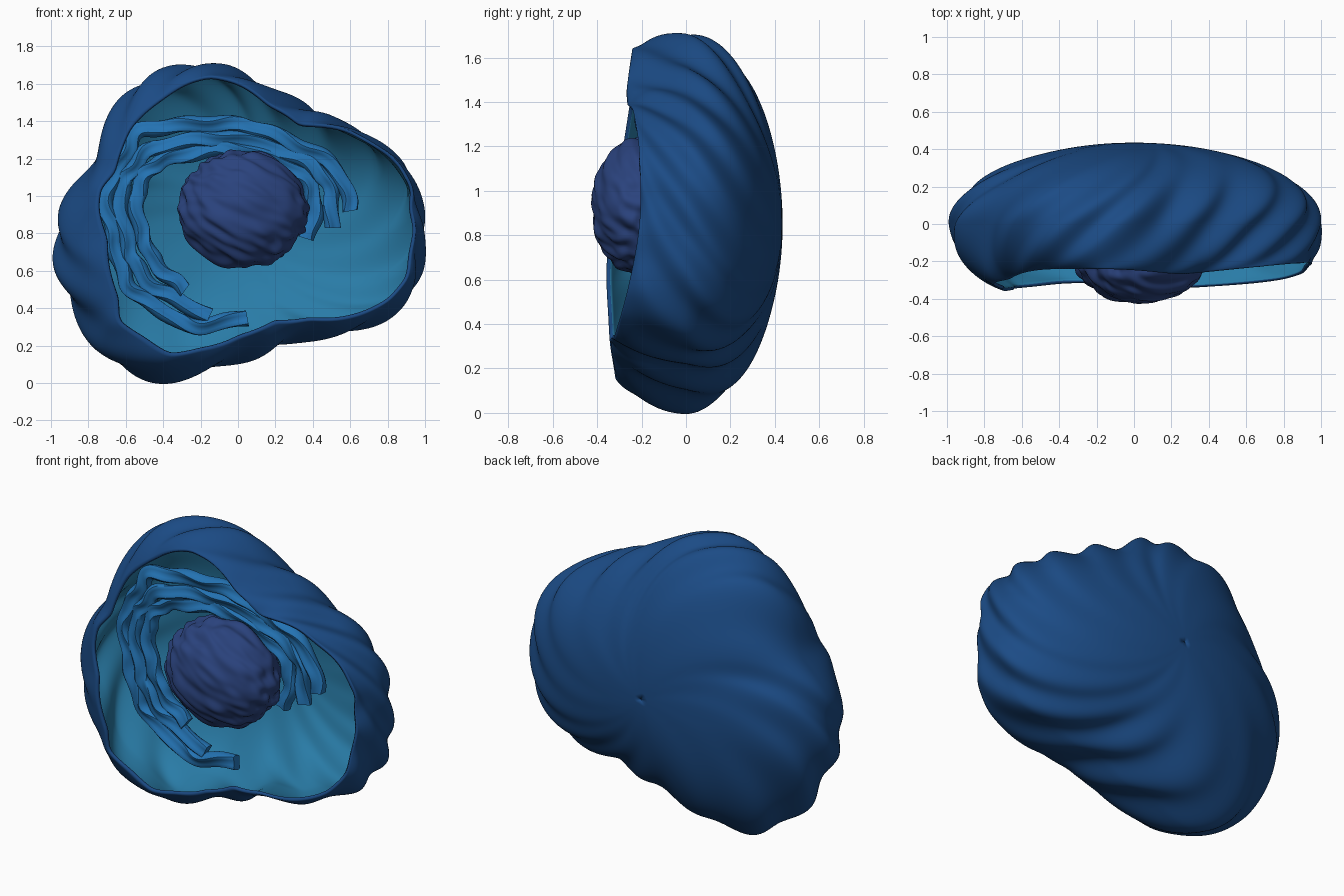
import bpy, bmesh, math
from mathutils import Vector, noise

if "Cube" in bpy.data.objects:
    bpy.data.objects.remove(bpy.data.objects["Cube"])

# Outlines were read as (x, z) in hundredths of a unit
OUTLINE = [(-34,169), (-23,168), (-9,170), (4,166), (17,154), (57,135), (76,129), (86,118), (94,109), (99,94),
           (97,81), (99.5,65), (95,50), (84,37), (60,27), (33,26), (-7,12), (-39,0), (-60,5), (-74,15),
           (-82,29), (-89,45), (-100,64), (-94,82), (-95,93), (-92,104), (-78,111), (-71,136), (-64,149), (-52,163)]
RIM = [(-15,164.5), (1,160), (17,149), (33,138), (60,135), (73,128), (87,117), (94,104), (92,94), (95.5,82),
       (92,69), (91,56), (81,44), (54,34), (38,34), (20,33), (1,25), (-20,18), (-36,15), (-50,24),
       (-64,33), (-64,45), (-69,61), (-70,77), (-75,93), (-74,104), (-66,113), (-58,136), (-39,153), (-26,161)]
RIM_Y = [(0,-.20), (18,-.205), (40,-.235), (65,-.275), (95,-.24), (130,-.24), (165,-.31), (195,-.365), (225,-.34),
         (245,-.31), (270,-.33), (300,-.345), (330,-.31), (345,-.25)]
# Angles of the fold crests at the widest ring
CRESTS = [5, 23.6, 43, 68, 95, 113, 137, 174, 192, 215, 245, 274, 303, 328, 348]
SHEETS = {
    "outer_sheet": [(60,92), (57,106), (46,120), (30,128), (13,135), (-1,138), (-18,139), (-36,137), (-52,135), (-59,125),
                    (-65,114), (-70.5,101), (-68,85), (-66,72), (-61,58), (-55,48), (-42,40), (-28,31), (-14,31.5), (5,35)],
    "middle_sheet": [(50,83), (50,98), (47,109), (36,118), (20,125), (-2,131), (-20,130), (-39,127), (-51,122), (-57,113),
                     (-62,104), (-62,90), (-59,74), (-55,64), (-47,53), (-34,45), (-15,36)],
    "inner_sheet": [(37,77), (41,90), (40,101), (33,112), (17,120), (-2,125), (-18,124), (-34,121), (-44,117), (-51,109),
                    (-54,98), (-53,85), (-49,74), (-44,64), (-36,56), (-28,50)],
}
CZ = 0.85
N = 252
TWIST = .6


def material(name, rgb):
    m = bpy.data.materials.new(name)
    m.diffuse_color = (*rgb, 1)
    m.use_nodes = True
    m.node_tree.nodes["Principled BSDF"].inputs["Base Color"].default_value = m.diffuse_color
    return m


def loft(name, rings, mats, caps=False):
    """Skin a list of closed rings into a smooth object."""
    bm = bmesh.new()
    rows = [[bm.verts.new(p) for p in r] for r in rings]
    n = len(rows[0])
    for a, b in zip(rows, rows[1:]):
        for i in range(n):
            j = (i + 1) % n
            bm.faces.new((a[i], a[j], b[j], b[i]))
    if caps:
        bm.faces.new(rows[0])
        bm.faces.new(rows[-1])
        bmesh.ops.recalc_face_normals(bm, faces=bm.faces)
    me = bpy.data.meshes.new(name)
    bm.to_mesh(me)
    bm.free()
    ob = bpy.data.objects.new(name, me)
    bpy.context.collection.objects.link(ob)
    for m in mats:
        me.materials.append(m)
    bpy.context.view_layer.objects.active = ob
    ob.select_set(True)
    bpy.ops.object.shade_smooth_by_angle(angle=math.radians(50))
    ob.select_set(False)
    return ob


def blur(v, sigma):
    k = int(sigma * 3)
    w = [math.exp(-.5 * (d / sigma) ** 2) for d in range(-k, k + 1)]
    return [sum(w[d + k] * v[(i + d) % N] for d in range(-k, k + 1)) / sum(w) for i in range(N)]


def periodic(pairs, sigma):
    """Resample (degrees, value) pairs evenly around the circle."""
    p = sorted((a % 360, v) for a, v in pairs)
    p = [(p[-1][0] - 360, p[-1][1])] + p + [(p[0][0] + 360, p[0][1])]
    out = []
    for i in range(N):
        a = 360 * i / N
        for (a0, v0), (a1, v1) in zip(p, p[1:]):
            if a0 <= a <= a1:
                out.append(v0 + (v1 - v0) * (a - a0) / max(a1 - a0, 1e-6))
                break
    return blur(out, sigma)


def polar(pts, sigma):
    return periodic([(math.degrees(math.atan2(z / 100 - CZ, x / 100)), math.hypot(x / 100, z / 100 - CZ))
                     for x, z in pts], sigma)


membrane = material("membrane_blue", (.011, .070, .235))
cytoplasm = material("inner_teal", (.022, .20, .385))
violet = material("nucleus_violet", (.023, .055, .205))
azure = material("sheet_blue", (.017, .17, .45))

# Cell membrane: cutaway bowl with folds swirling out from the back pole
body, rim, rim_y = polar(OUTLINE, 5), polar(RIM, 1.2), periodic(RIM_Y, 5)
rings = []


def ring(radius, depth):
    rings.append([(radius(i) * math.cos(2 * math.pi * i / N), depth(i),
                   CZ + radius(i) * math.sin(2 * math.pi * i / N)) for i in range(N)])


def fold(i, turn):
    """Fold height at step i, swirled by turn radians."""
    a = (360 * i / N + math.degrees(turn)) % 360
    c = [CRESTS[-1] - 360] + CRESTS + [CRESTS[0] + 360]
    for a0, a1 in zip(c, c[1:]):
        if a0 <= a <= a1:
            return .0205 * math.cos(2 * math.pi * (a - a0) / (a1 - a0))


for k in range(41):
    phi = .006 + (math.pi / 2 - .006) * k / 40
    turn = TWIST * (math.pi / 2 - phi)
    ring(lambda i: math.sin(phi) * (body[i] + fold(i, turn) * math.sin(phi)), lambda i: .435 * math.cos(phi))
for k in range(1, 17):
    psi = 1.2 * k / 16
    t, s = (1 - math.cos(psi)) / (1 - math.cos(1.2)), math.sin(psi) / math.sin(1.2)
    turn = -TWIST * .62 * k / 16
    ring(lambda i: (body[i] + fold(i, turn)) * (1 - t) + rim[i] * t, lambda i: rim_y[i] * s)
shell = loft("cell_membrane", rings, [membrane, cytoplasm])
sol = shell.modifiers.new("thickness", 'SOLIDIFY')
sol.thickness = .018
sol.offset = -1
sol.material_offset = 1

# Nucleus: rumpled ball
rings = []
for k in range(81):
    th = .001 + (math.pi - .002) * k / 80
    row = []
    for i in range(120):
        a = 2 * math.pi * i / 120
        d = Vector((math.sin(th) * math.cos(a), math.sin(th) * math.sin(a), math.cos(th)))
        q = Vector((d.x * 3 + d.z * 2, d.y * 4, d.z * 5 + d.x * 2.5))
        r = 1 + .085 * noise.noise(q)
        row.append((.03 + .343 * r * d.x, -.185 + .24 * r * d.y, .93 + .31 * r * d.z))
    rings.append(row)
loft("nucleus", rings, [violet], caps=True)


# Folded membrane sheets wrapped around the nucleus
def spline(pts, steps=8):
    p = [Vector((x / 100, -.085, z / 100)) for x, z in pts]
    p = [2 * p[0] - p[1]] + p + [2 * p[-1] - p[-2]]
    out = []
    for a, b, c, d in zip(p, p[1:], p[2:], p[3:]):
        for k in range(steps):
            t = k / steps
            out.append(.5 * (2 * b + (c - a) * t + (2 * a - 5 * b + 4 * c - d) * t * t
                             + (3 * b - a - 3 * c + d) * t ** 3))
    return out + [p[-2]]


for s, (name, pts) in enumerate(SHEETS.items()):
    path = spline(pts)
    rings = []
    for k, c in enumerate(path):
        tan = (path[min(k + 1, len(path) - 1)] - path[max(k - 1, 0)]).normalized()
        side = Vector((tan.z, 0, -tan.x))
        c = c + side * .008 * math.sin(k * .5 + s * 2)
        tilt = .5 * math.sin(k * .23 + s * 1.7)
        u = side * math.cos(tilt) + Vector((0, math.sin(tilt), 0))
        v = Vector((0, math.cos(tilt), 0)) - side * math.sin(tilt)
        row = []
        for i in range(20):
            a = 2 * math.pi * i / 20
            # pinched waist gives the lengthwise groove
            row.append(c + u * .042 * math.cos(a) + v * .06 * math.sin(a) * (.4 + .6 * math.cos(a) ** 2))
        rings.append(row)
    loft(name, rings, [azure], caps=True)
